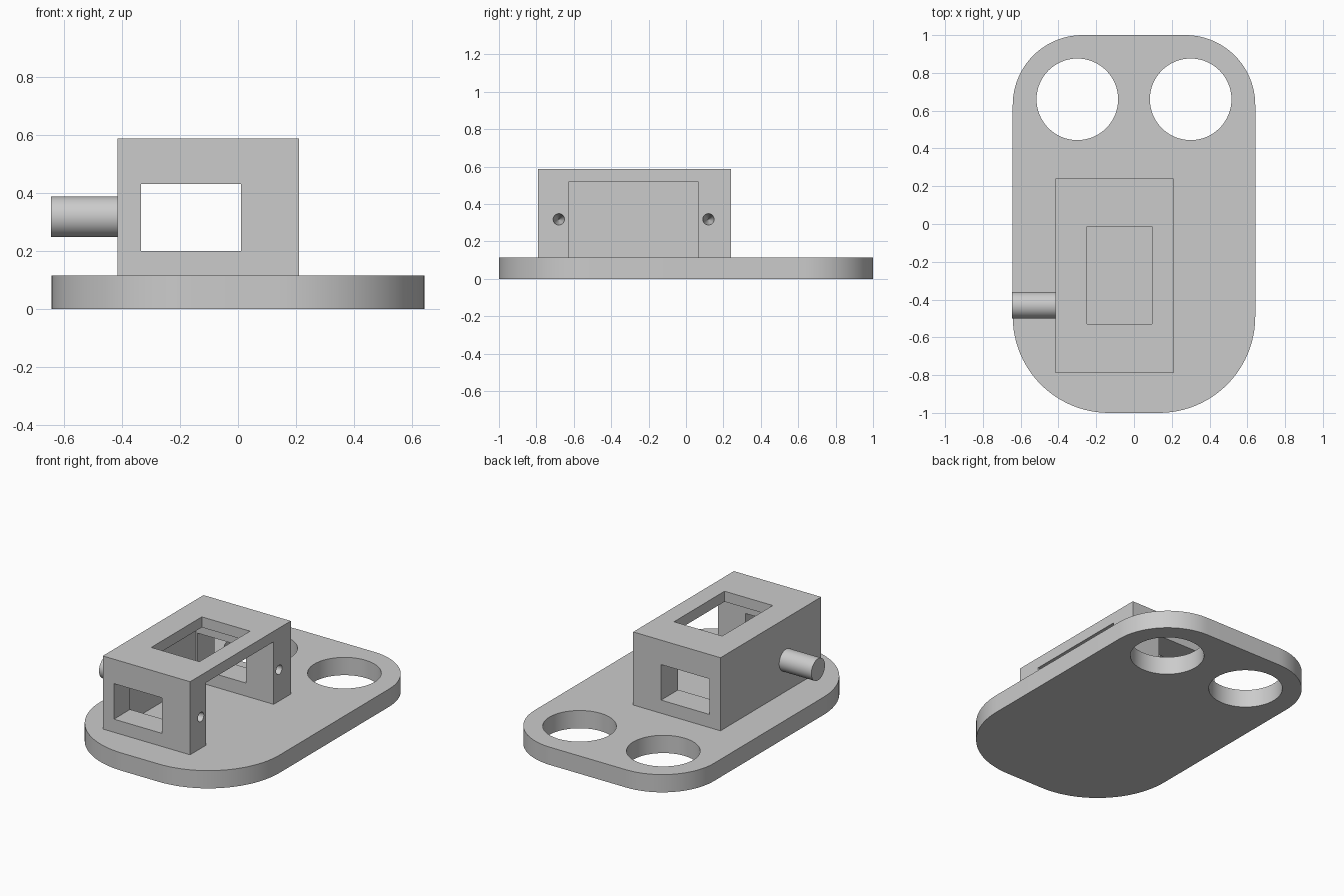
import bpy
import bmesh
from math import cos, sin, pi, radians
from mathutils import Matrix

cube = bpy.data.objects.get("Cube")
if cube:
    bpy.data.objects.remove(cube)

grey = bpy.data.materials.new("plain grey")
grey.use_nodes = True
grey.diffuse_color = (0.6, 0.6, 0.6, 1)
grey.node_tree.nodes["Principled BSDF"].inputs["Base Color"].default_value = (0.6, 0.6, 0.6, 1)


def add_object(name, bm):
    bmesh.ops.recalc_face_normals(bm, faces=bm.faces)
    mesh = bpy.data.meshes.new(name)
    bm.to_mesh(mesh)
    bm.free()
    mesh.materials.append(grey)
    obj = bpy.data.objects.new(name, mesh)
    bpy.context.collection.objects.link(obj)
    return obj


def block(name, x, y, z):
    """Box from three (low, high) ranges."""
    bm = bmesh.new()
    bmesh.ops.create_cube(bm, size=1)
    for v in bm.verts:
        v.co = [r[0] + (c + 0.5) * (r[1] - r[0]) for c, r in zip(v.co, (x, y, z))]
    return add_object(name, bm)


def rod(name, centre, r1, r2, length, along_x=False):
    bm = bmesh.new()
    turn = Matrix.Rotation(pi / 2, 4, 'Y') if along_x else Matrix()
    bmesh.ops.create_cone(bm, cap_ends=True, segments=64, radius1=r1, radius2=r2,
                          depth=length, matrix=Matrix.Translation(centre) @ turn)
    return add_object(name, bm)


def cut(obj, cutters):
    bpy.context.view_layer.objects.active = obj
    for cutter in cutters:
        cutter.hide_render = True
        mod = obj.modifiers.new("cut", 'BOOLEAN')
        mod.operation = 'DIFFERENCE'
        mod.solver = 'EXACT'
        mod.object = cutter
        bpy.ops.object.modifier_apply(modifier=mod.name)
        bpy.data.objects.remove(cutter)


def smooth(obj):
    bpy.ops.object.select_all(action='DESELECT')
    obj.select_set(True)
    bpy.context.view_layer.objects.active = obj
    bpy.ops.object.shade_smooth_by_angle(angle=radians(30))


# Base plate: rounded outline, wider corners at the front
HALF_W, PLATE_H = 0.642, 0.115
bm = bmesh.new()
outline = []
corners = [(1, 1, 0.37), (-1, 1, 0.37), (-1, -1, 0.51), (1, -1, 0.51)]
for quarter, (sx, sy, r) in enumerate(corners):
    for i in range(25):
        a = (quarter + i / 24) * pi / 2
        outline.append(bm.verts.new((sx * (HALF_W - r) + r * cos(a),
                                     sy * (1 - r) + r * sin(a), 0)))
face = bm.faces.new(outline)
top = bmesh.ops.extrude_face_region(bm, geom=[face])["geom"]
bmesh.ops.translate(bm, vec=(0, 0, PLATE_H),
                    verts=[g for g in top if isinstance(g, bmesh.types.BMVert)])
plate = add_object("base_plate", bm)
cut(plate, [rod("hole_cutter", (s * 0.3, 0.66, 0.05), 0.216, 0.216, 0.5) for s in (-1, 1)])
smooth(plate)

# Housing: open on its left side, with windows through the ends and the top
housing = block("housing", (-0.415, 0.21), (-0.79, 0.24), (PLATE_H, 0.588))
cutters = [
    block("cavity_cutter", (-0.345, 0.5), (-0.625, 0.065), (0, 0.52)),
    block("end_window_cutter", (-0.335, 0.01), (-1, 0.5), (0.2, 0.43)),
    block("top_window_cutter", (-0.25, 0.095), (-0.53, -0.013), (0.4, 0.8)),
]
# Tapered screw holes either side of the opening
for y in (-0.68, 0.12):
    cutters.append(rod("screw_cutter", (0.13, y, 0.318), 0.002, 0.0335, 0.2, True))
cut(housing, cutters)
smooth(housing)

# Side peg
peg = rod("side_peg", (-0.525, -0.43, 0.318), 0.07, 0.07, 0.24, True)
smooth(peg)
